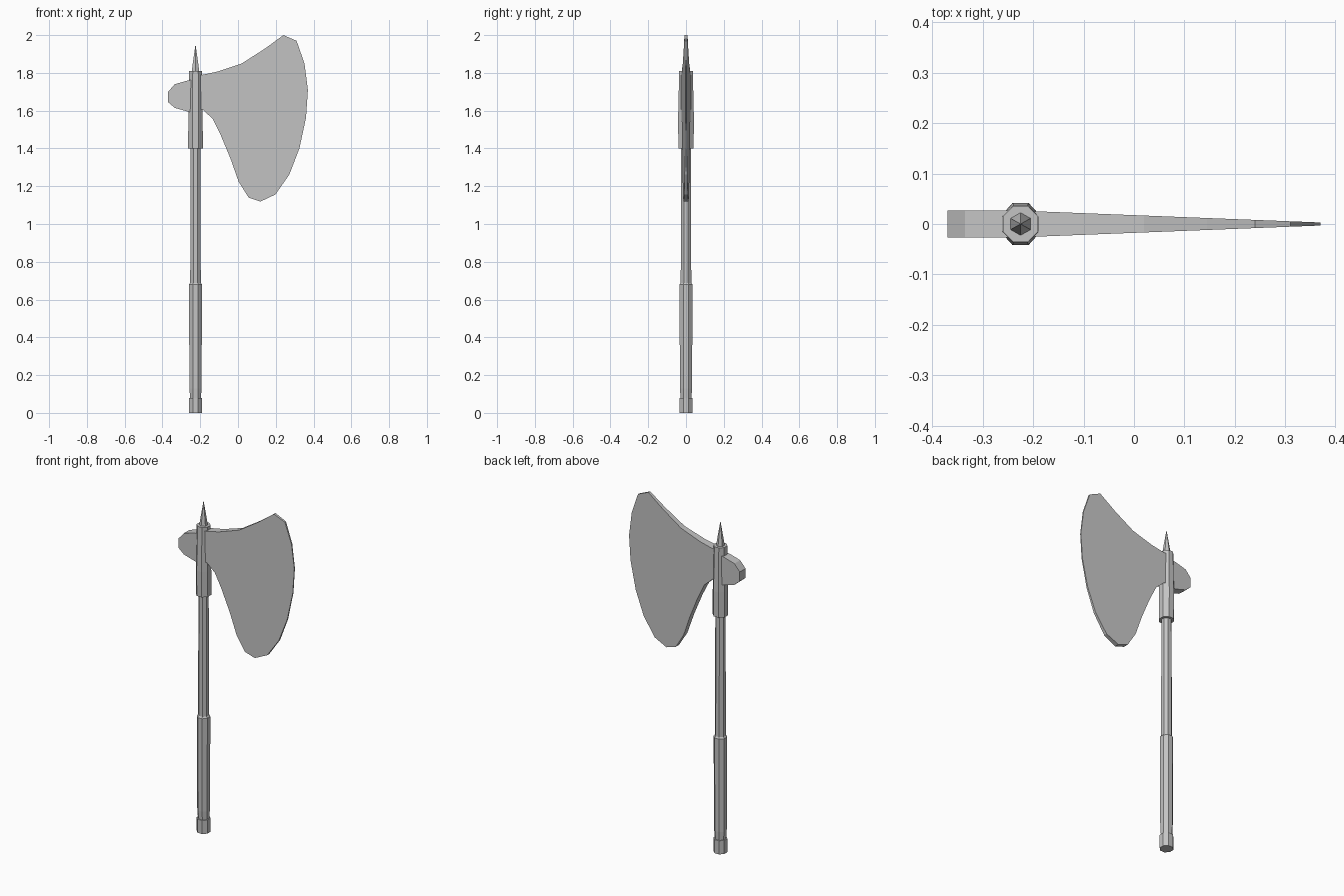
import bpy, bmesh, math

if "Cube" in bpy.data.objects:
    bpy.data.objects.remove(bpy.data.objects["Cube"])

AXIS_X = -0.225  # centre line of the handle

grey = bpy.data.materials.new("plain_grey")
grey.diffuse_color = (0.55, 0.55, 0.55, 1)
grey.use_nodes = True
grey.node_tree.nodes["Principled BSDF"].inputs["Base Color"].default_value = grey.diffuse_color


def finish(name, bm):
    bmesh.ops.recalc_face_normals(bm, faces=bm.faces)
    mesh = bpy.data.meshes.new(name)
    bm.to_mesh(mesh)
    bm.free()
    mesh.materials.append(grey)
    obj = bpy.data.objects.new(name, mesh)
    bpy.context.collection.objects.link(obj)
    return obj


def turned(name, rings, sides=8, turn=0.5):
    """Stack of polygon rings (z, half width x, half width y) capped at both ends."""
    bm = bmesh.new()
    flat = 1 / math.cos(math.pi / sides) if turn else 1
    loops = []
    for z, rx, ry in rings:
        angles = [2 * math.pi * (i + turn) / sides for i in range(sides)]
        loops.append([bm.verts.new((AXIS_X + rx * flat * math.cos(a),
                                    ry * flat * math.sin(a), z)) for a in angles])
    for low, high in zip(loops, loops[1:]):
        for i in range(sides):
            j = (i + 1) % sides
            bm.faces.new((low[i], low[j], high[j], high[i]))
    bm.faces.new(loops[0])
    bm.faces.new(loops[-1])
    return finish(name, bm)


def plate(name, outline, half_thickness):
    """Outline in x-z, given a thickness that depends on x."""
    bm = bmesh.new()
    front = [bm.verts.new((x, -half_thickness(x), z)) for x, z in outline]
    back = [bm.verts.new((x, half_thickness(x), z)) for x, z in outline]
    bm.faces.new(front)
    bm.faces.new(back)
    for i in range(len(outline)):
        j = (i + 1) % len(outline)
        bm.faces.new((front[i], front[j], back[j], back[i]))
    return finish(name, bm)


# Handle: pommel, grip and shaft
turned("pommel", [(0, .035, .035), (.08, .035, .035)])
turned("grip", [(.08, .029, .029), (.13, .032, .032), (.55, .034, .034),
                (.68, .034, .034), (.69, .027, .027)])
turned("shaft", [(.68, .028, .028), (1.41, .026, .026)])

# Socket holding the head, slightly tapered
turned("socket", [(1.4, .039, .04), (1.55, .038, .042), (1.81, .035, .036)])

# Six sided top spike, a corner pointing along y
spike = turned("spike", [(1.80, .024, .027), (1.86, .015, .017), (1.95, .0005, .0005)],
               sides=6, turn=0)
for v in spike.data.vertices:  # quarter turn about the handle axis
    dx, dy = v.co.x - AXIS_X, v.co.y
    v.co.x, v.co.y = AXIS_X - dy * .9, dx

# Wide blade thinning towards the cutting edge
blade_outline = [
    (-.225, 1.79), (-.188, 1.79), (-.108, 1.807), (.02, 1.85), (.145, 1.93),
    (.24, 2.0), (.31, 1.97), (.352, 1.85), (.37, 1.71), (.36, 1.563),
    (.325, 1.40), (.272, 1.262), (.198, 1.156), (.119, 1.119), (.056, 1.14),
    (.003, 1.225), (-.04, 1.347), (-.093, 1.474), (-.135, 1.558),
    (-.188, 1.606), (-.225, 1.606)]
plate("blade", blade_outline, lambda x: .003 + .022 * (.37 - x) / .56)

# Blunt poll on the other side
poll_outline = [(-.225, 1.765), (-.265, 1.76), (-.335, 1.74), (-.37, 1.70),
                (-.37, 1.645), (-.335, 1.615), (-.265, 1.595), (-.225, 1.59)]
plate("poll", poll_outline, lambda x: .027)
